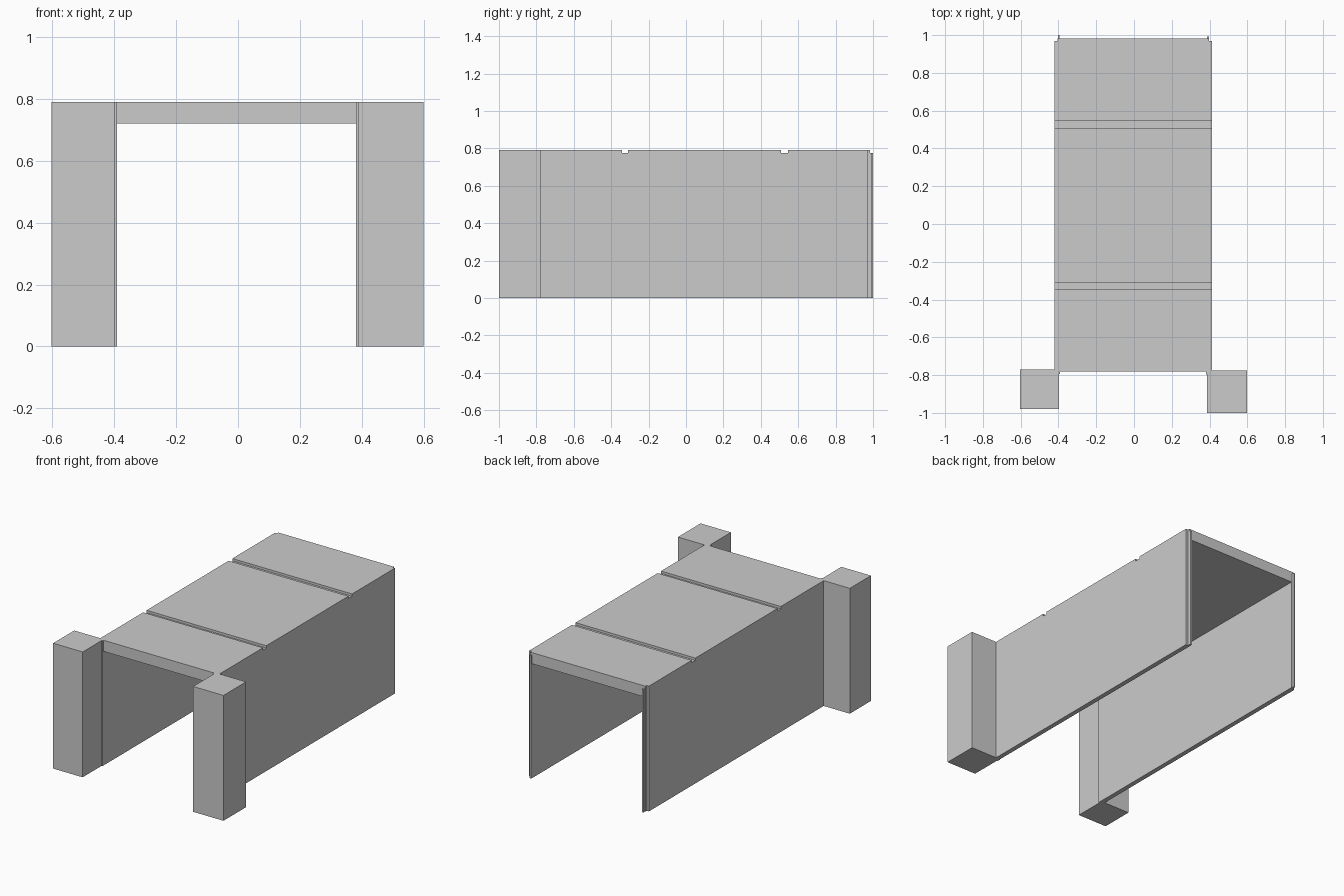
import bpy, bmesh

if "Cube" in bpy.data.objects:
    bpy.data.objects.remove(bpy.data.objects["Cube"])

H = 0.79


def extrude_object(name, points, offset):
    """Close a flat polygon and extrude it into a solid."""
    bm = bmesh.new()
    face = bm.faces.new([bm.verts.new(p) for p in points])
    ext = bmesh.ops.extrude_face_region(bm, geom=[face])
    moved = [g for g in ext["geom"] if isinstance(g, bmesh.types.BMVert)]
    bmesh.ops.translate(bm, verts=moved, vec=offset)
    bmesh.ops.recalc_face_normals(bm, faces=bm.faces)
    mesh = bpy.data.meshes.new(name)
    bm.to_mesh(mesh)
    bm.free()
    obj = bpy.data.objects.new(name, mesh)
    bpy.context.collection.objects.link(obj)
    return obj


def block(name, x0, x1, y0, y1, z1=H):
    pts = [(x0, y0, 0), (x1, y0, 0), (x1, y1, 0), (x0, y1, 0)]
    return extrude_object(name, pts, (0, 0, z1))


def grooved(name, x0, x1, y0, y1, bottom):
    """Side profile with two shallow grooves in its top, extruded across x."""
    profile = [(y0, bottom), (y0, H)]
    for a, b in ((-0.343, -0.309), (0.508, 0.545)):
        profile += [(a, H), (a, H - 0.015), (b, H - 0.015), (b, H)]
    profile += [(y1, H), (y1, bottom)]
    return extrude_object(name, [(x0, y, z) for y, z in profile], (x1 - x0, 0, 0))


# front pillars
block("left_front_pillar", -0.603, -0.397, -0.98, -0.77)
block("right_front_pillar", 0.387, 0.599, -1.0, -0.775)

# side walls and roof slab, grooves running across all three
grooved("left_wall", -0.421, -0.391, -0.78, 0.97, 0)
grooved("right_wall", 0.384, 0.414, -0.78, 0.97, 0)
grooved("roof_slab", -0.391, 0.384, -0.782, 0.983, 0.72)

# stepped strips and thin tongues on the open rear ends of the walls
for side, x0, x1, tip in (("left", -0.406, -0.391, 1.0), ("right", 0.384, 0.398, 0.993)):
    block(side + "_rear_strip", x0, x1, 0.97, 0.983)
    mid = (x0 + x1) / 2
    block(side + "_rear_tongue", mid - 0.005, mid + 0.005, 0.983, tip, 0.775)

# narrow joint between each wall and its pillar
block("left_front_joint", -0.406, -0.391, -0.793, -0.78)
block("right_front_joint", 0.381, 0.398, -0.797, -0.78)
